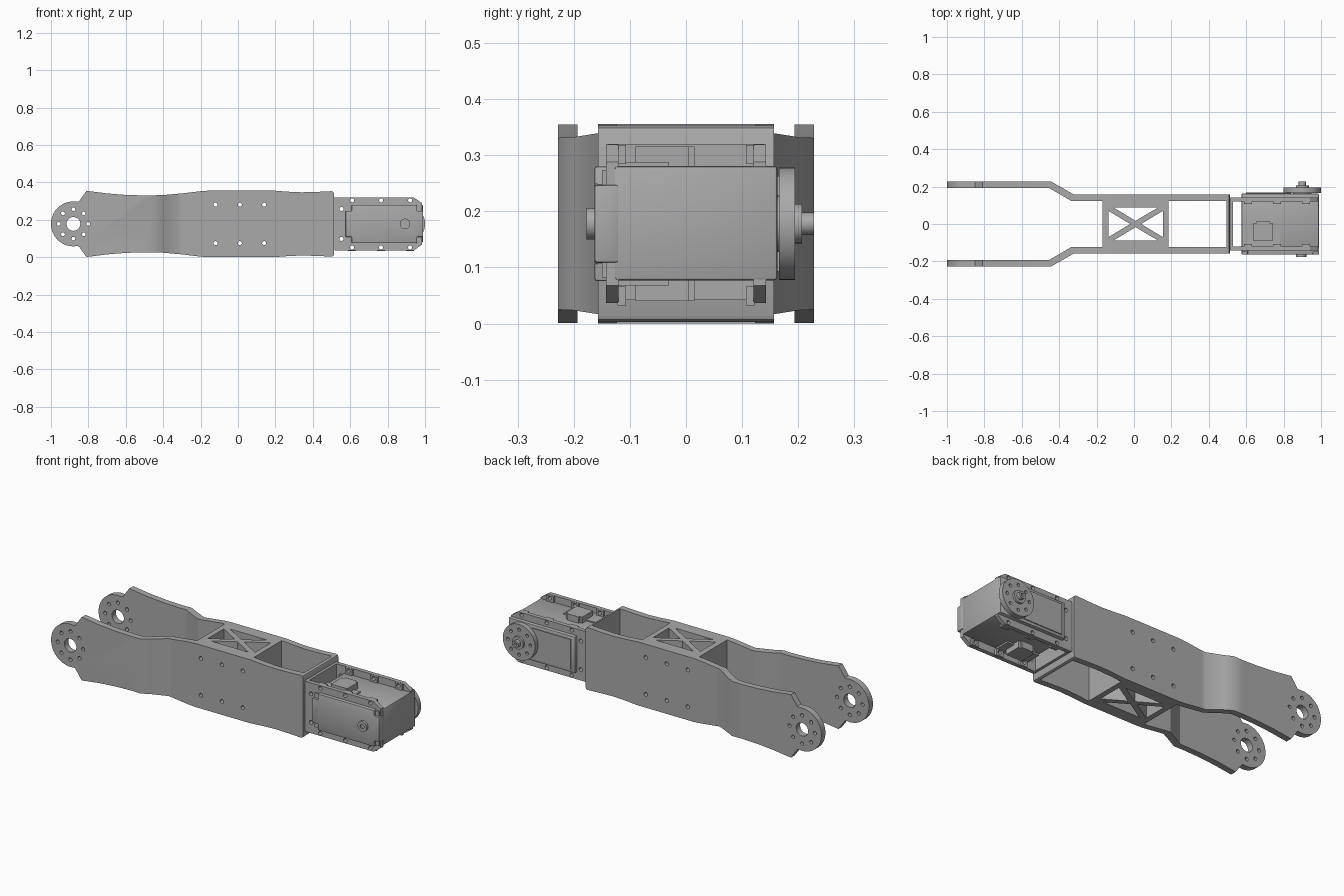
import bpy, bmesh
from math import sin, cos, pi, radians

if "Cube" in bpy.data.objects:
    bpy.data.objects.remove(bpy.data.objects["Cube"])

grey = bpy.data.materials.new("plain grey")
grey.use_nodes = True
grey.diffuse_color = (0.4, 0.4, 0.4, 1)
grey.node_tree.nodes["Principled BSDF"].inputs["Base Color"].default_value = (0.4, 0.4, 0.4, 1)

ZC = 0.178           # height of the long axis


def prism(name, pts, axis, lo, hi, bevel=0):
    """Extrude a flat outline along y (points are x, z) or z (points are x, y)."""
    bm = bmesh.new()
    place = (lambda p: (p[0], lo, p[1])) if axis == "y" else (lambda p: (p[0], p[1], lo))
    face = bm.faces.new([bm.verts.new(place(p)) for p in pts])
    out = bmesh.ops.extrude_face_region(bm, geom=[face])
    move = (0, hi - lo, 0) if axis == "y" else (0, 0, hi - lo)
    bmesh.ops.translate(bm, vec=move, verts=[v for v in out["geom"] if isinstance(v, bmesh.types.BMVert)])
    bmesh.ops.recalc_face_normals(bm, faces=bm.faces)
    if bevel:
        bmesh.ops.bevel(bm, geom=bm.edges[:], offset=bevel, segments=2, affect="EDGES", profile=0.5)
    mesh = bpy.data.meshes.new(name)
    bm.to_mesh(mesh)
    bm.free()
    mesh.materials.append(grey)
    ob = bpy.data.objects.new(name, mesh)
    bpy.context.collection.objects.link(ob)
    return ob


def rect(x0, x1, a0, a1):
    return [(x0, a0), (x1, a0), (x1, a1), (x0, a1)]


def disc(x, z, r, n=32):
    return [(x + r * cos(2 * pi * i / n), z + r * sin(2 * pi * i / n)) for i in range(n)]


def box(name, x0, x1, y0, y1, z0, z1, bevel=0):
    return prism(name, rect(x0, x1, y0, y1), "z", z0, z1, bevel)


def activate(ob):
    bpy.ops.object.select_all(action="DESELECT")
    ob.select_set(True)
    bpy.context.view_layer.objects.active = ob


def boolean(ob, cutters, operation="DIFFERENCE"):
    """Apply all cutters to the part in one go, then drop them."""
    activate(cutters[0])
    for c in cutters:
        c.select_set(True)
    if len(cutters) > 1:
        bpy.ops.object.join()
    cutter = cutters[0]
    activate(ob)
    mod = ob.modifiers.new("cut", "BOOLEAN")
    mod.operation, mod.solver, mod.object = operation, "EXACT", cutter
    bpy.ops.object.modifier_apply(modifier="cut")
    bpy.data.objects.remove(cutter)


def drill(points, r, y0, y1, n=16):
    return [prism("cutter", disc(x, z, r, n), "y", y0, y1) for x, z in points]


def ring(x, z, r, n=8):
    return disc(x, z, r, n)


# Forked frame: plan outline of both arms, solid where the box section is
half = [(-1, 0.193), (-0.455, 0.193), (-0.335, 0.123), (-0.168, 0.123)]
outer = [(0.513, 0.157), (-0.32, 0.157), (-0.445, 0.228), (-1.01, 0.228)]
side = outer + half
frame = prism("forked_frame", side + [(x, -y) for x, y in reversed(side)], "z", -0.1, 0.5)

# Open bay and the four triangles left between the diagonal braces
x0, x1, w, bar = -0.137, 0.155, 0.087, 0.02
cx, slope = (x0 + x1) / 2, 0.087 / 0.146
dy = bar * 0.85
dx = dy / slope
cuts = [box("cutter", 0.185, 0.495, -0.123, 0.123, -0.2, 0.6)]
for s in (1, -1):
    e = s * (x1 - cx)
    cuts.append(prism("cutter", [(cx + e, w - dy), (cx + s * dx, 0), (cx + e, dy - w)], "z", -0.2, 0.6))
    cuts.append(prism("cutter", [(x0 + dx, s * w), (x1 - dx, s * w), (cx, s * dy)], "z", -0.2, 0.6))
boolean(frame, cuts)

# Side silhouette: round ends, waisted arms
top = [(-0.85, 0.121), (-0.81, 0.177), (-0.7, 0.163), (-0.6, 0.155), (-0.5, 0.152),
       (-0.4, 0.154), (-0.3, 0.163), (-0.2, 0.175), (-0.155, 0.178), (0.19, 0.178),
       (0.27, 0.172), (0.34, 0.169), (0.42, 0.171), (0.5, 0.175), (0.509, 0.171), (0.513, 0.162)]
arc = [(-0.88 + 0.12 * cos(radians(a)), 0.12 * sin(radians(a))) for a in range(280, 79, -8)]
outline = arc + top + [(x, -z) for x, z in reversed(top)]
boolean(frame, [prism("cutter", [(x, z + ZC) for x, z in outline], "y", -0.4, 0.4)], "INTERSECT")

# Pivot bores, bolt circles and side screw holes
holes = drill([(-0.88, ZC)], 0.037, -0.5, 0.5, 32)
holes += drill(ring(-0.88, ZC, 0.079), 0.01, -0.5, 0.5)
holes += drill([(x, ZC + s * 0.103) for x in (-0.12, 0.01, 0.14) for s in (1, -1)], 0.011, -0.5, 0.5)
boolean(frame, holes)

# Motor bracket: end strip and two flange plates with screw holes
box("bracket_base", 0.513, 0.528, -0.14, 0.14, 0.042, 0.32)
flange = [(0.515, 0.135), (0.52, 0.141), (0.94, 0.141), (0.985, 0.11)]
flange_pts = [(x, ZC + z) for x, z in flange] + [(x, ZC - z) for x, z in reversed(flange)]
screws = [(x, ZC + s * 0.126) for x in (0.61, 0.765, 0.92) for s in (1, -1)]
links = [(0.553, ZC + s * 0.08) for s in (1, -1)]
for name, s in (("back_flange", 1), ("front_flange", -1)):
    a, b = sorted((s * 0.12, s * 0.143))
    plate = prism(name, flange_pts, "y", a, b)
    boolean(plate, drill(screws + links, 0.011, -0.5, 0.5))
    # Screw bosses on the inner faces
    for i, (x, z) in enumerate(screws):
        a, b = sorted((s * 0.107, s * 0.122))
        boss = box(f"{name}_boss_{i}", x - 0.022, x + 0.022, a, b, z - 0.02, z + 0.014)
        boolean(boss, drill([(x, z)], 0.011, -0.5, 0.5))

# Motor housing
box("motor_housing", 0.575, 0.988, -0.128, 0.163, 0.077, 0.281, 0.006)


def notched(x0, x1, h, n):
    """Rectangle with square notches at its four corners."""
    right = [(x1 - n, h), (x1 - n, h - n), (x1, h - n)]
    left = [(x0, h - n), (x0 + n, h - n), (x0 + n, h)]
    upper = left + right
    return [(x, ZC + z) for x, z in upper] + [(x, ZC - z) for x, z in reversed(upper)]


prism("front_cover", notched(0.575, 0.99, 0.102, 0.033), "y", -0.163, -0.12, 0.004)
prism("front_cover_step", rect(0.58, 0.98, ZC - 0.096, ZC + 0.096), "y", -0.15, -0.12)
prism("back_panel", rect(0.6, 0.84, ZC - 0.085, ZC + 0.085), "y", 0.16, 0.168)

# Connector blocks above and below the housing
for name, s in (("top_connector", 1), ("bottom_connector", -1)):
    z0, z1 = sorted((ZC + s * 0.095, ZC + s * 0.138))
    box(name, 0.64, 0.74, -0.09, 0.005, z0, z1)
    box(name + "_step", 0.655, 0.725, 0.0, 0.015, z0, z1)
    z0, z1 = sorted((ZC + s * 0.095, ZC + s * 0.11))
    box(name + "_foot", 0.58, 0.78, -0.12, -0.03, z0, z1)

# Output horn with bolt circle, hub and shaft
horn = prism("output_horn", disc(0.9, ZC, 0.1, 64), "y", 0.166, 0.194)
boolean(horn, drill(ring(0.9, ZC, 0.07), 0.009, 0.18, 0.3))
prism("horn_neck", disc(0.9, ZC, 0.05), "y", 0.155, 0.17)
prism("horn_hub", disc(0.9, ZC, 0.035), "y", 0.19, 0.207)
shaft = prism("output_shaft", disc(0.9, ZC, 0.02), "y", 0.2, 0.228)
boolean(shaft, drill([(0.9, ZC)], 0.009, 0.215, 0.3))

# Idler boss on the front cover
idler = prism("idler_boss", disc(0.893, ZC, 0.028), "y", -0.177, -0.155)
boolean(idler, drill([(0.893, ZC)], 0.012, -0.3, -0.17))

for ob in bpy.context.scene.objects:
    if ob.type == "MESH":
        activate(ob)
        bpy.ops.object.shade_smooth_by_angle(angle=radians(30))
